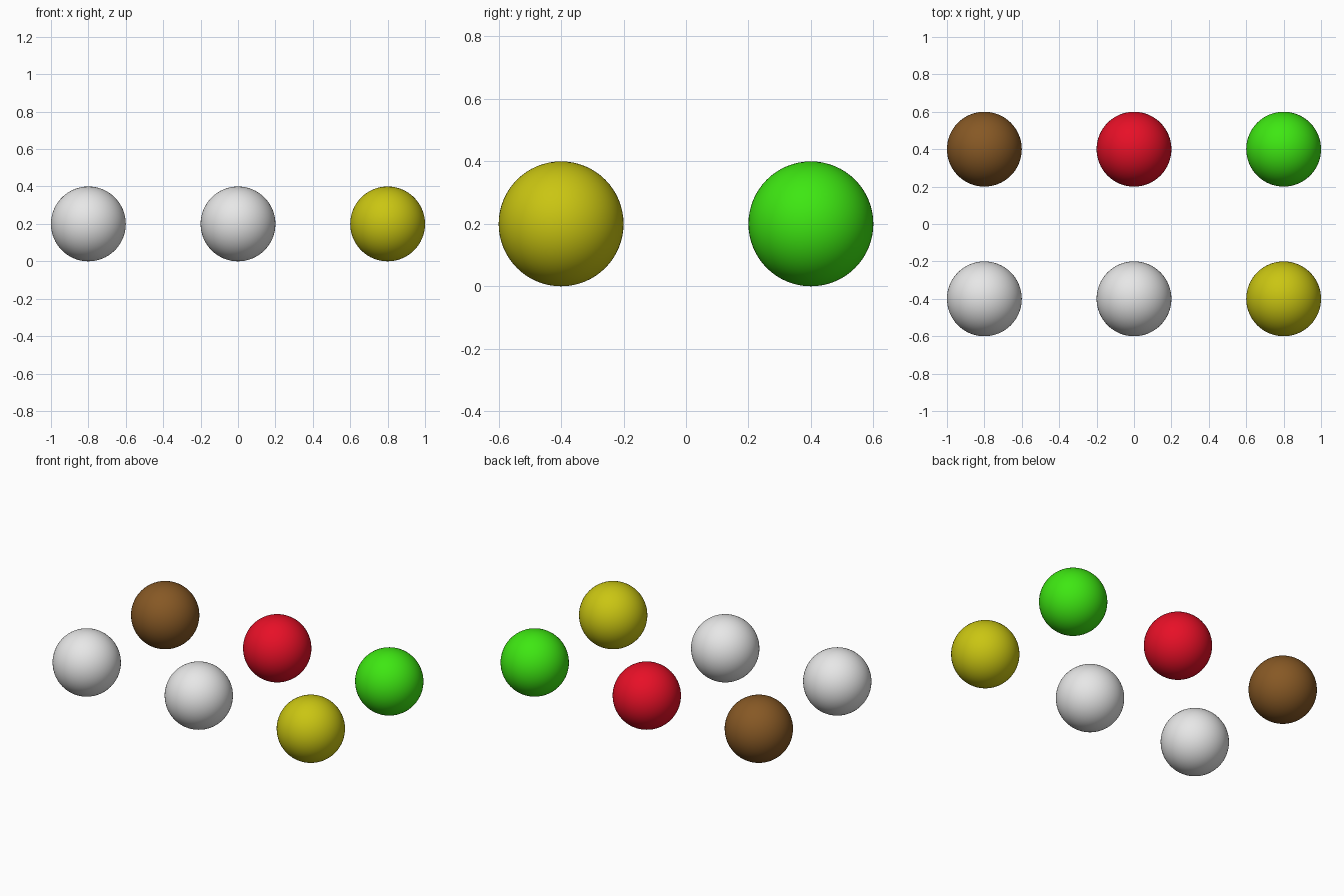
import bpy

if "Cube" in bpy.data.objects:
    bpy.data.objects.remove(bpy.data.objects["Cube"])

RADIUS = 0.2


def make_material(name, rgb):
    mat = bpy.data.materials.new(name)
    mat.diffuse_color = (*rgb, 1.0)
    mat.use_nodes = True
    mat.node_tree.nodes["Principled BSDF"].inputs["Base Color"].default_value = mat.diffuse_color
    return mat


white = make_material("white", (0.8, 0.8, 0.8))
yellow = make_material("yellow", (0.59, 0.56, 0.006))
brown = make_material("brown", (0.24, 0.098, 0.018))
red = make_material("red", (0.8, 0.005, 0.02))
green = make_material("green", (0.048, 0.8, 0.006))


def make_ball(name, x, y, mat):
    bpy.ops.mesh.primitive_uv_sphere_add(
        segments=64, ring_count=32, radius=RADIUS, location=(x, y, RADIUS))
    ball = bpy.context.object
    ball.name = name
    ball.data.materials.append(mat)
    bpy.ops.object.shade_smooth()


# Two rows of three balls, left to right
rows = {
    "front": (-0.4, [("left_white", white), ("middle_white", white), ("right_yellow", yellow)]),
    "back": (0.4, [("left_brown", brown), ("middle_red", red), ("right_green", green)]),
}
for row, (y, balls) in rows.items():
    for i, (label, mat) in enumerate(balls):
        make_ball(f"{row}_{label}_ball", (i - 1) * 0.8, y, mat)
